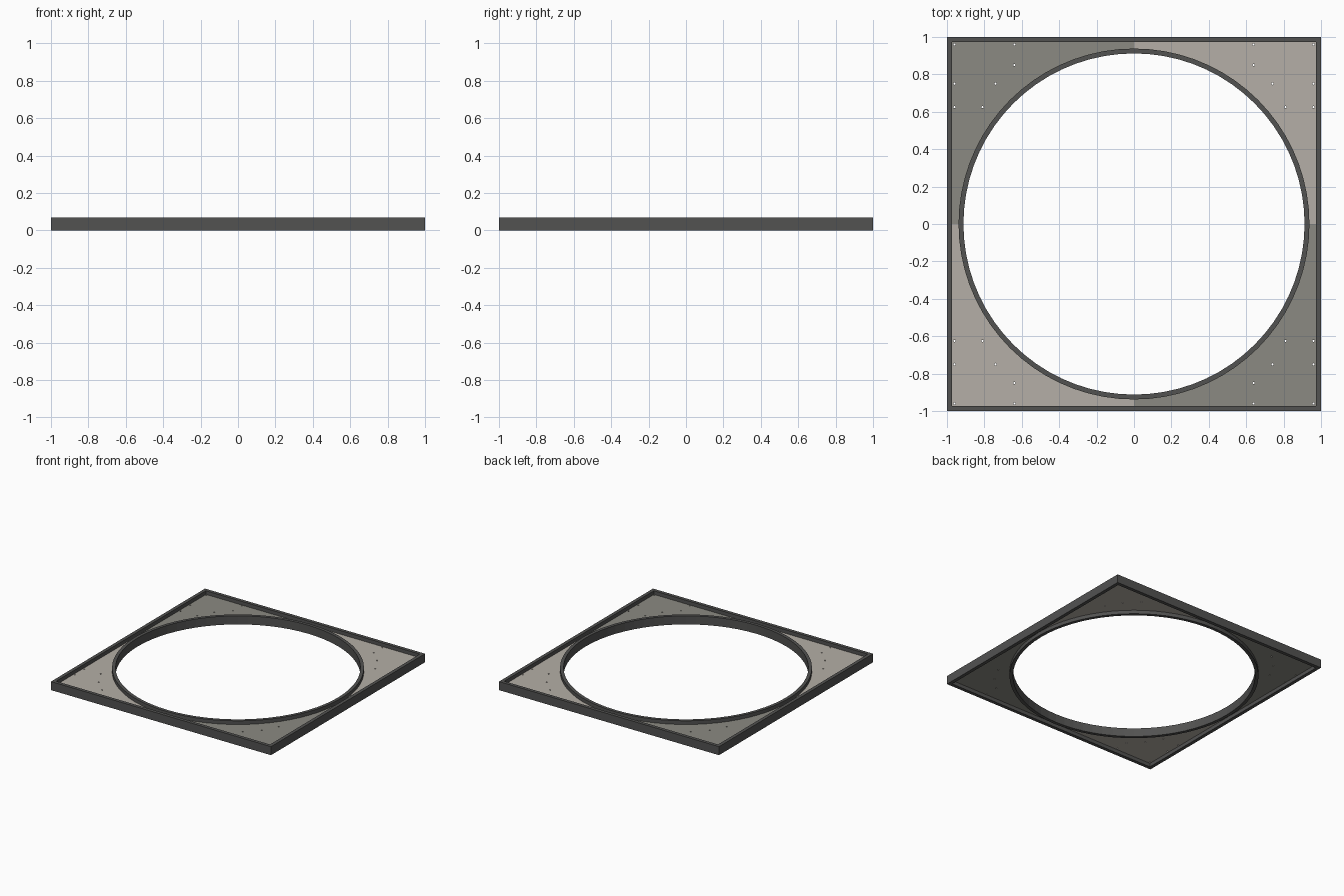
import bpy
from math import cos, sin, pi

if "Cube" in bpy.data.objects:
    bpy.data.objects.remove(bpy.data.objects["Cube"])

HEIGHT = 0.07
R_IN, R_OUT = 0.912, 0.938
RIM = 0.972
STEPS = 18


def material(name, r, g, b):
    m = bpy.data.materials.new(name)
    m.diffuse_color = (r, g, b, 1)
    m.use_nodes = True
    m.node_tree.nodes["Principled BSDF"].inputs["Base Color"].default_value = m.diffuse_color
    return m


def arc(r):
    return [(r * cos(i * pi / 2 / STEPS), r * sin(i * pi / 2 / STEPS)) for i in range(STEPS + 1)]


def plate(name, loops, z0, z1, mat, sx, sy):
    """Extrude flat outlines (first outer, rest holes) from z0 to z1, in the corner (sx, sy)."""
    cu = bpy.data.curves.new(name, 'CURVE')
    cu.dimensions = '2D'
    cu.fill_mode = 'BOTH'
    cu.extrude = (z1 - z0) / 2
    for pts in loops:
        sp = cu.splines.new('POLY')
        sp.points.add(len(pts) - 1)
        # keep the same winding in mirrored corners so normals stay outward
        for p, (x, y) in zip(sp.points, pts if sx * sy > 0 else pts[::-1]):
            p.co = (x * sx, y * sy, 0, 1)
        sp.use_cyclic_u = True
    tmp = bpy.data.objects.new(name + "_curve", cu)
    bpy.context.collection.objects.link(tmp)
    deps = bpy.context.evaluated_depsgraph_get()
    me = bpy.data.meshes.new_from_object(tmp.evaluated_get(deps))
    bpy.data.objects.remove(tmp)
    me.materials.clear()
    me.materials.append(mat)
    me.shade_flat()
    ob = bpy.data.objects.new(name, me)
    bpy.context.collection.objects.link(ob)
    ob.location.z = (z0 + z1) / 2


# Outlines of one quarter tile
rim = [(RIM, 0), (1, 0), (1, 1), (0, 1), (0, RIM), (RIM, RIM)]
ring = arc(R_OUT) + arc(R_IN)[::-1]
panel = [(RIM + 0.005, 0), (RIM + 0.005, RIM + 0.005), (0, RIM + 0.005)] + arc(R_OUT - 0.005)[::-1]

# Small screw holes through the corner panel
spots = [(.64, .96), (.64, .85), (.96, .96), (.96, .75), (.74, .75), (.96, .625), (.81, .625)]
holes = [[(x + .006 * cos(a * pi / 4), y + .006 * sin(a * pi / 4)) for a in range(8)] for x, y in spots]

dark = material("dark_metal", .085, .085, .083)
light_grey = material("light_panel", .46, .43, .385)
mid_grey = material("mid_panel", .26, .255, .225)

# Four tiles, lighter and darker panels on alternating corners
for corner, sx, sy in (("back_right", 1, 1), ("back_left", -1, 1),
                       ("front_left", -1, -1), ("front_right", 1, -1)):
    plate("outer_rim_" + corner, [rim], 0, HEIGHT, dark, sx, sy)
    plate("inner_ring_" + corner, [ring], 0, HEIGHT, dark, sx, sy)
    plate("panel_" + corner, [panel] + holes, 0.03, 0.04,
          light_grey if sx * sy > 0 else mid_grey, sx, sy)
